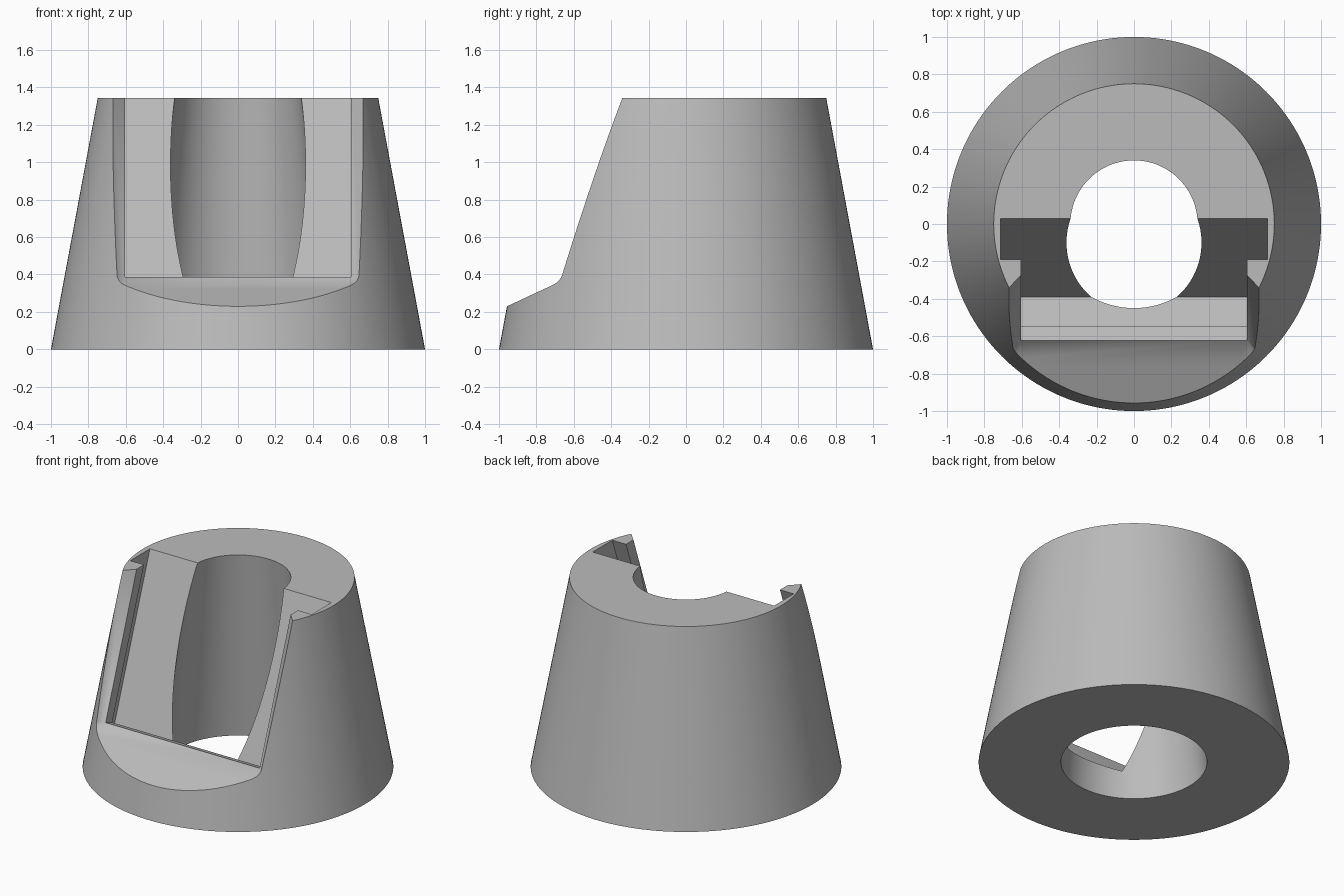
import bpy, bmesh, math
from mathutils import Vector

old = bpy.data.objects.get("Cube")
if old:
    bpy.data.objects.remove(old, do_unlink=True)

HEIGHT, SEGMENTS = 1.343, 160
TILT = math.radians(20)
ORIGIN = Vector((0, -0.39, 0.19))                        # foot of the leaning back wall
UP = Vector((0, math.sin(TILT), math.cos(TILT)))         # up along the wall
OUT = Vector((0, -math.cos(TILT), math.sin(TILT)))       # out of the slot
WIDE, NARROW, STEP = 0.713, 0.605, 0.105                 # half widths, floor step
GROOVE, LIP, FLARE, TOP = 0.207, 0.285, 0.5, 1.8         # depths from the wall, cutter top

grey = bpy.data.materials.new("plain grey")
grey.use_nodes = True
colour = (0.5, 0.5, 0.5, 1)
grey.diffuse_color = colour
grey.node_tree.nodes["Principled BSDF"].inputs["Base Color"].default_value = colour


def make_object(name, rings, capped=True):
    """Skin a list of equal closed rings; cap the ends or join last to first."""
    bm = bmesh.new()
    loops = [[bm.verts.new(p) for p in ring] for ring in rings]
    pairs = list(zip(loops, loops[1:]))
    if capped:
        bm.faces.new(loops[0])
        bm.faces.new(loops[-1])
    else:
        pairs.append((loops[-1], loops[0]))
    for a, b in pairs:
        for i in range(len(a)):
            j = (i + 1) % len(a)
            bm.faces.new((a[i], a[j], b[j], b[i]))
    bmesh.ops.remove_doubles(bm, verts=bm.verts, dist=1e-5)
    bmesh.ops.recalc_face_normals(bm, faces=bm.faces)
    mesh = bpy.data.meshes.new(name)
    bm.to_mesh(mesh)
    bm.free()
    mesh.materials.append(grey)
    obj = bpy.data.objects.new(name, mesh)
    bpy.context.collection.objects.link(obj)
    return obj


def circle(radius, z):
    turn = 2 * math.pi / SEGMENTS
    return [(radius * math.cos(i * turn), radius * math.sin(i * turn), z)
            for i in range(SEGMENTS)]


def slot_ring(half, floor, depth, grow=0.0, steps=12):
    """Slot outline at one depth, grown outwards with rounded lower corners."""
    pts = [(half + grow, TOP)]
    for i in range(steps + 1):
        a = i / steps * math.pi / 2
        pts.append((half + grow * math.cos(a), floor - grow * math.sin(a)))
    pts += [(-x, w) for x, w in reversed(pts)]
    return [ORIGIN + Vector((x, 0, 0)) + UP * w + OUT * depth for x, w in pts]


# Tapered body with a tapered bore
stand = make_object("tapered_stand", [circle(1, 0), circle(0.75, HEIGHT),
                                      circle(0.34, HEIGHT), circle(0.47, 0)], capped=False)

# Wide groove, then the narrow opening with its flared rim
cutters = [
    make_object("groove_cutter", [slot_ring(WIDE, 0, d) for d in (0, GROOVE)]),
    make_object("opening_cutter", [slot_ring(NARROW, STEP, GROOVE / 2),
                                   slot_ring(NARROW, STEP, LIP),
                                   slot_ring(NARROW, STEP, LIP + FLARE, FLARE)]),
]
for cutter in cutters:
    cutter.hide_render = True
    cut = stand.modifiers.new(cutter.name, 'BOOLEAN')
    cut.operation = 'DIFFERENCE'
    cut.solver = 'EXACT'
    cut.object = cutter

# Keep the cut result and drop the cutters
graph = bpy.context.evaluated_depsgraph_get()
result = bpy.data.meshes.new_from_object(stand.evaluated_get(graph))
stand.modifiers.clear()
stand.data = result
for cutter in cutters:
    bpy.data.objects.remove(cutter, do_unlink=True)

bpy.ops.object.select_all(action='DESELECT')
stand.select_set(True)
bpy.context.view_layer.objects.active = stand
bpy.ops.object.shade_smooth_by_angle(angle=math.radians(25))
